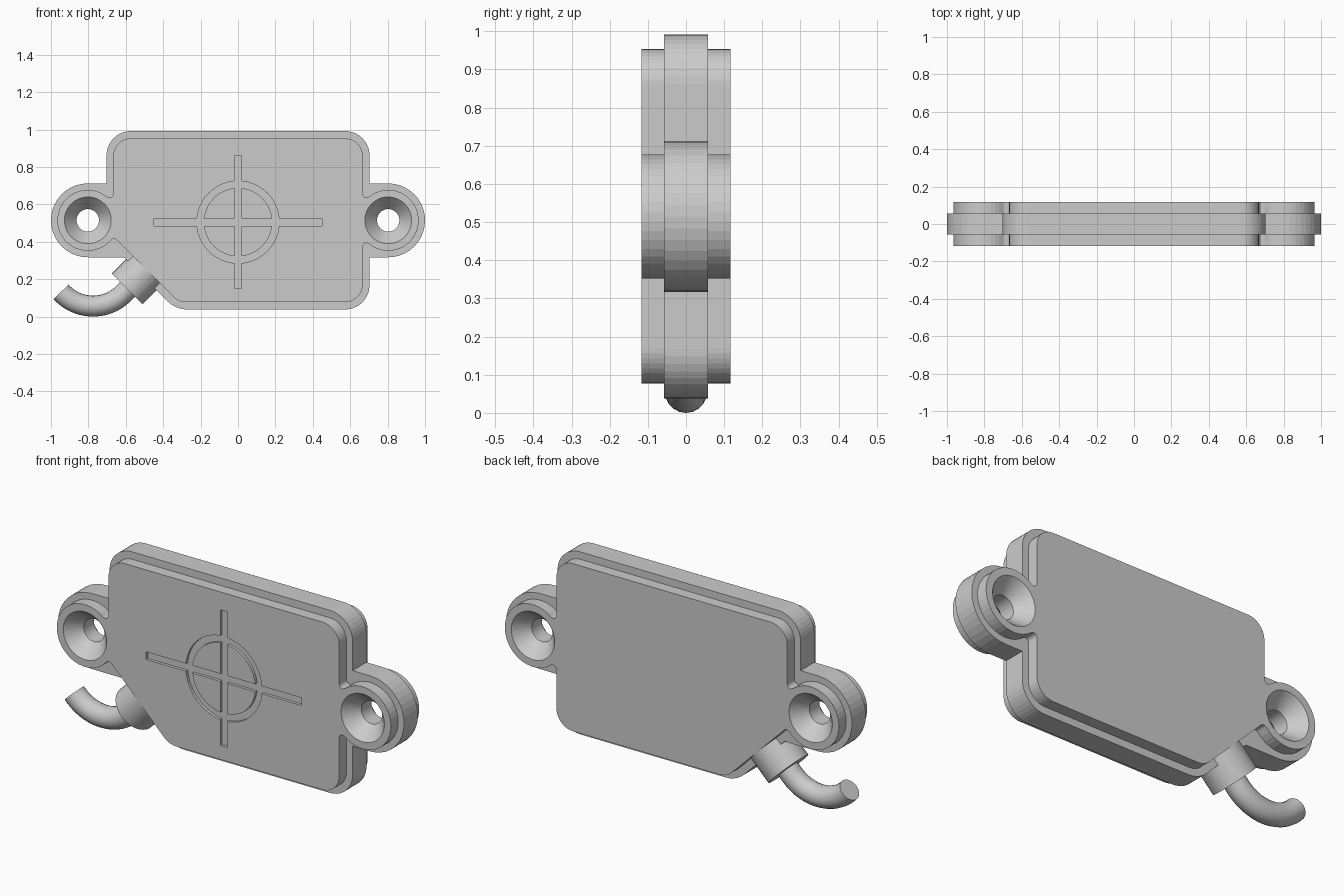
import bpy, bmesh
from math import sin, cos, pi, radians, atan2, sqrt, tan
from mathutils import Vector

if "Cube" in bpy.data.objects:
    bpy.data.objects.remove(bpy.data.objects["Cube"])

EAR_X, EAR_Z = 0.803, 0.5145


def finish(name, bm):
    bmesh.ops.remove_doubles(bm, verts=bm.verts, dist=1e-5)
    bmesh.ops.recalc_face_normals(bm, faces=bm.faces)
    me = bpy.data.meshes.new(name)
    bm.to_mesh(me)
    bm.free()
    ob = bpy.data.objects.new(name, me)
    bpy.context.collection.objects.link(ob)
    return ob


def slab(name, outline, y0, y1):
    """Extrude an x-z outline along y."""
    bm = bmesh.new()
    f = bm.faces.new([bm.verts.new((x, y0, z)) for x, z in outline])
    g = bmesh.ops.extrude_face_region(bm, geom=[f])
    bmesh.ops.translate(bm, vec=(0, y1 - y0, 0),
                        verts=[v for v in g["geom"] if isinstance(v, bmesh.types.BMVert)])
    return finish(name, bm)


def revolve(name, profile, cx, cz, closed=False, n=48):
    """Turn a (radius, y) profile about a y-axis through (cx, cz)."""
    bm = bmesh.new()
    rings = [[bm.verts.new((cx + r * cos(2 * pi * i / n), y, cz + r * sin(2 * pi * i / n)))
              for i in range(n)] for r, y in profile]
    pairs = list(zip(rings, rings[1:]))
    if closed:
        pairs.append((rings[-1], rings[0]))
    else:
        bm.faces.new(rings[0])
        bm.faces.new(rings[-1])
    for a, b in pairs:
        for i in range(n):
            j = (i + 1) % n
            bm.faces.new((a[i], a[j], b[j], b[i]))
    return finish(name, bm)


def arc(cx, cz, r, a0, a1, step=radians(9)):
    n = max(3, round(abs(a1 - a0) / step))
    return [(cx + r * cos(a0 + (a1 - a0) * i / n), cz + r * sin(a0 + (a1 - a0) * i / n))
            for i in range(n + 1)]


def rounded(prev, p, nxt, r):
    """Arc that rounds convex corner p."""
    p, u, v = Vector(p), Vector(prev) - Vector(p), Vector(nxt) - Vector(p)
    u.normalize()
    v.normalize()
    half = u.angle(v) / 2
    c = p + (u + v).normalized() * (r / sin(half))
    s, e = p + u * (r / tan(half)) - c, p + v * (r / tan(half)) - c
    a0, a1 = atan2(s.y, s.x), atan2(e.y, e.x)
    d = (a1 - a0 + pi) % (2 * pi) - pi
    return arc(c.x, c.y, r, a0, a0 + d)


def boolean(target, tool, op):
    m = target.modifiers.new(op.lower(), 'BOOLEAN')
    m.object, m.operation, m.solver = tool, op, 'EXACT'
    bpy.context.view_layer.objects.active = target
    bpy.ops.object.modifier_apply(modifier=m.name)
    bpy.data.objects.remove(tool)


# middle flange: body with two full-width ears and a cut lower-left corner
T, B, W, R = 0.992, 0.038, 0.703, 0.1975
corners = [((W, T), 0.13), ((-W, T), 0.13), ((-W, EAR_Z + R), 0), ((-1, EAR_Z + R), R * 0.998),
           ((-1, EAR_Z - R), R * 0.998), ((-0.61, EAR_Z - R), 0), ((-0.333, B), 0.15),
           ((W, B), 0.13), ((W, EAR_Z - R), 0), ((1, EAR_Z - R), R * 0.998),
           ((1, EAR_Z + R), R * 0.998), ((W, EAR_Z + R), 0)]
outer = []
for i, (p, r) in enumerate(corners):
    a, b = corners[i - 1][0], corners[(i + 1) % len(corners)][0]
    outer += rounded(a, p, b, r) if r else [p]
housing = slab("housing", outer, -0.057, 0.057)

# raised front and back plates: inset outline with round ears and filleted necks
T, B, W, R, F = 0.953, 0.077, 0.667, 0.163, 0.02
dx = EAR_X - W - F
dz = sqrt((R + F) ** 2 - dx ** 2)
th = atan2(dz, dx)                       # neck half-angle on the ear
top_r = arc(W + F, EAR_Z + dz, F, -th, -pi, radians(20))
ear_r = arc(EAR_X, EAR_Z, R, th - pi, pi - th)
right = [(x, 2 * EAR_Z - z) for x, z in reversed(top_r)] + ear_r[1:-1] + top_r
# lower-left neck runs into the diagonal x + z = SUM
SUM = -0.24
nn = (SUM - (EAR_Z - EAR_X)) / sqrt(2) - F
uu = sqrt((R + F) ** 2 - nn ** 2)
fx, fz = -EAR_X + (uu + nn) / sqrt(2), EAR_Z + (nn - uu) / sqrt(2)
to_ear = atan2(EAR_Z - fz, -EAR_X - fx)
neck = arc(fx, fz, F, to_ear, pi / 4, radians(20))
top_l = [(-x, z) for x, z in reversed(top_r)]
ear_l = arc(-EAR_X, EAR_Z, R, th, 2 * pi + to_ear - pi)
inner = (right + rounded((W, 0.6), (W, T), (0, T), 0.095)
         + rounded((0, T), (-W, T), (-W, 0.6), 0.095)
         + top_l + ear_l[1:-1] + neck
         + rounded((SUM - 0.3, 0.3), (SUM - B, B), (0, B), 0.1)
         + rounded((0, B), (W, B), (W, 0.3), 0.095))
boolean(housing, slab("plates", inner, -0.117, 0.117), 'UNION')

# screw holes countersunk from both faces
for s in (-1, 1):
    hole = revolve("hole_cutter", [(0.132, -0.125), (0.06, -0.042), (0.06, 0.042), (0.132, 0.125)],
                   s * EAR_X, EAR_Z)
    boolean(housing, hole, 'DIFFERENCE')

# engraved target mark on the front: ring and crossed bars
MZ, DEPTH = 0.505, -0.102
boolean(housing, revolve("ring_cutter", [(0.183, -0.2), (0.22, -0.2), (0.22, DEPTH), (0.183, DEPTH)],
                         0, MZ, closed=True), 'DIFFERENCE')
h, v, w = 0.45, 0.355, 0.02
cross = [(h, w), (w, w), (w, v), (-w, v), (-w, w), (-h, w),
         (-h, -w), (-w, -w), (-w, -v), (w, -v), (w, -w), (h, -w)]
boolean(housing, slab("cross_cutter", [(x, z + MZ) for x, z in cross], -0.2, DEPTH), 'DIFFERENCE')

# cable gland on the diagonal edge
AX = -0.74                                # x - z along the gland axis
p0, p1 = [Vector(((s + AX) / 2, 0, (s - AX) / 2)) for s in (-0.23, -0.445)]
bpy.ops.mesh.primitive_cylinder_add(vertices=48, radius=0.116, depth=(p1 - p0).length,
                                    location=(p0 + p1) / 2, rotation=(0, radians(45), 0))
bpy.context.object.name = "cable_gland"

# bent cable stub
path = [((-0.3 + AX) / 2, (-0.3 - AX) / 2)] + arc(-0.775, 0.286, 0.23, radians(-45),
                                                  radians(-138), radians(4))
cu = bpy.data.curves.new("cable", 'CURVE')
cu.dimensions = '3D'
cu.bevel_depth, cu.bevel_resolution, cu.use_fill_caps = 0.056, 8, True
sp = cu.splines.new('POLY')
sp.points.add(len(path) - 1)
for pt, (x, z) in zip(sp.points, path):
    pt.co = (x, 0, z, 1)
bpy.context.collection.objects.link(bpy.data.objects.new("cable", cu))
